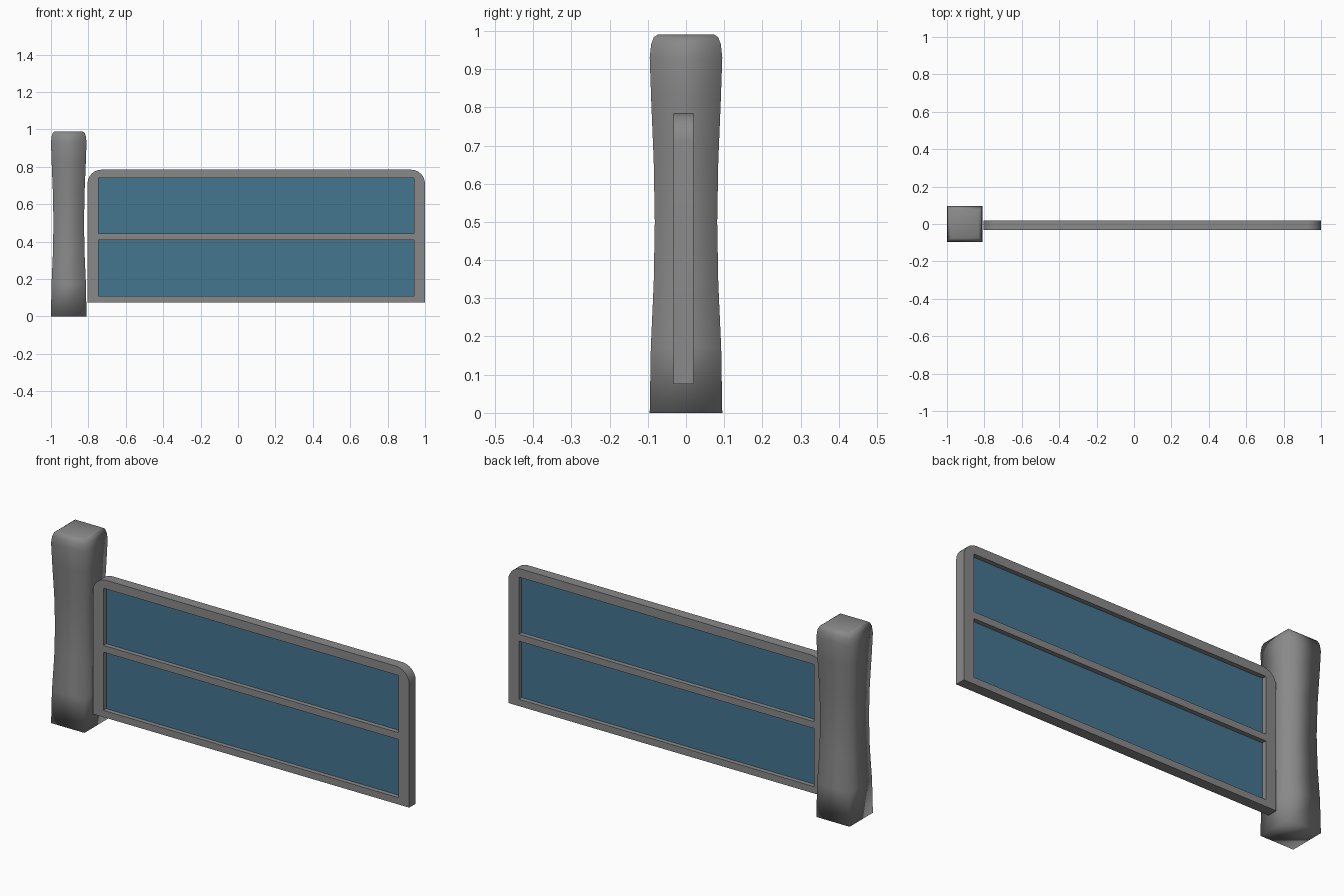
import bpy, bmesh, math

old = bpy.data.objects.get("Cube")
if old:
    bpy.data.objects.remove(old, do_unlink=True)


def make_material(name, rgb):
    mat = bpy.data.materials.new(name)
    mat.use_nodes = True
    mat.diffuse_color = (*rgb, 1)
    mat.node_tree.nodes["Principled BSDF"].inputs["Base Color"].default_value = (*rgb, 1)
    return mat


grey = make_material("grey", (0.25, 0.25, 0.25))
blue = make_material("blue", (0.057, 0.18, 0.28))


def add_object(name, data, mat):
    obj = bpy.data.objects.new(name, data)
    bpy.context.collection.objects.link(obj)
    data.materials.append(mat)
    return obj


def select_only(obj):
    bpy.ops.object.select_all(action='DESELECT')
    obj.select_set(True)
    bpy.context.view_layer.objects.active = obj


def rectangle(x0, x1, z0, z1):
    return [(x0, z0), (x1, z0), (x1, z1), (x0, z1)]


# Waisted square post: square rings skinned from bottom to top
HALF = 0.095
post_profile = [(0, 1), (0.17, 0.97), (0.34, 0.89), (0.5, 0.86), (0.66, 0.89),
                (0.82, 0.96), (0.93, 1), (0.965, 0.96), (0.983, 0.89), (0.99, 0.78)]
bm = bmesh.new()
rings = []
for z, scale in post_profile:
    h = HALF * scale
    rings.append([bm.verts.new((x * h - 0.905, y * h, z))
                  for x, y in rectangle(-1, 1, -1, 1)])
for low, high in zip(rings, rings[1:]):
    for i in range(4):
        j = (i + 1) % 4
        bm.faces.new((low[i], low[j], high[j], high[i]))
bm.faces.new(reversed(rings[0]))
bm.faces.new(rings[-1])
for face in bm.faces:
    face.smooth = True
mesh = bpy.data.meshes.new("post")
bm.to_mesh(mesh)
bm.free()
add_object("post", mesh, grey)

# Gate frame: rounded outline with two window openings, extruded
LEFT, RIGHT, BOTTOM, TOP, RADIUS = -0.805, 1.0, 0.075, 0.785, 0.075
MID_Y, HALF_DEPTH = -0.0065, 0.0265
openings = [rectangle(-0.745, 0.94, 0.11, 0.41), rectangle(-0.745, 0.94, 0.445, 0.74)]

outline = [(LEFT, BOTTOM), (RIGHT, BOTTOM)]
for cx, start in ((RIGHT - RADIUS, 0), (LEFT + RADIUS, 90)):
    for step in range(7):
        a = math.radians(start + step * 15)
        outline.append((cx + RADIUS * math.cos(a), TOP - RADIUS + RADIUS * math.sin(a)))

curve = bpy.data.curves.new("gate_frame", 'CURVE')
curve.dimensions = '2D'
curve.fill_mode = 'BOTH'
curve.extrude = HALF_DEPTH
for loop in [outline] + openings:
    spline = curve.splines.new('POLY')
    spline.points.add(len(loop) - 1)
    for point, (x, z) in zip(spline.points, loop):
        point.co = (x, z, 0, 1)
    spline.use_cyclic_u = True
    spline.use_smooth = False
frame = add_object("gate_frame", curve, grey)
frame.rotation_euler.x = math.pi / 2
frame.location.y = MID_Y
select_only(frame)
bpy.ops.object.convert(target='MESH')
bm = bmesh.new()
bm.from_mesh(frame.data)
bmesh.ops.remove_doubles(bm, verts=bm.verts, dist=0.0001)
bmesh.ops.recalc_face_normals(bm, faces=bm.faces)
bm.to_mesh(frame.data)
bm.free()
bpy.ops.object.shade_smooth_by_angle(angle=math.radians(30))

# Thin panes set in the middle of the frame depth
for name, loop in zip(("lower_pane", "upper_pane"), openings):
    bm = bmesh.new()
    front = [bm.verts.new((x, MID_Y - 0.003, z)) for x, z in loop]
    back = [bm.verts.new((x, MID_Y + 0.003, z)) for x, z in loop]
    bm.faces.new(front)
    bm.faces.new(reversed(back))
    mesh = bpy.data.meshes.new(name)
    bm.to_mesh(mesh)
    bm.free()
    add_object(name, mesh, blue)
